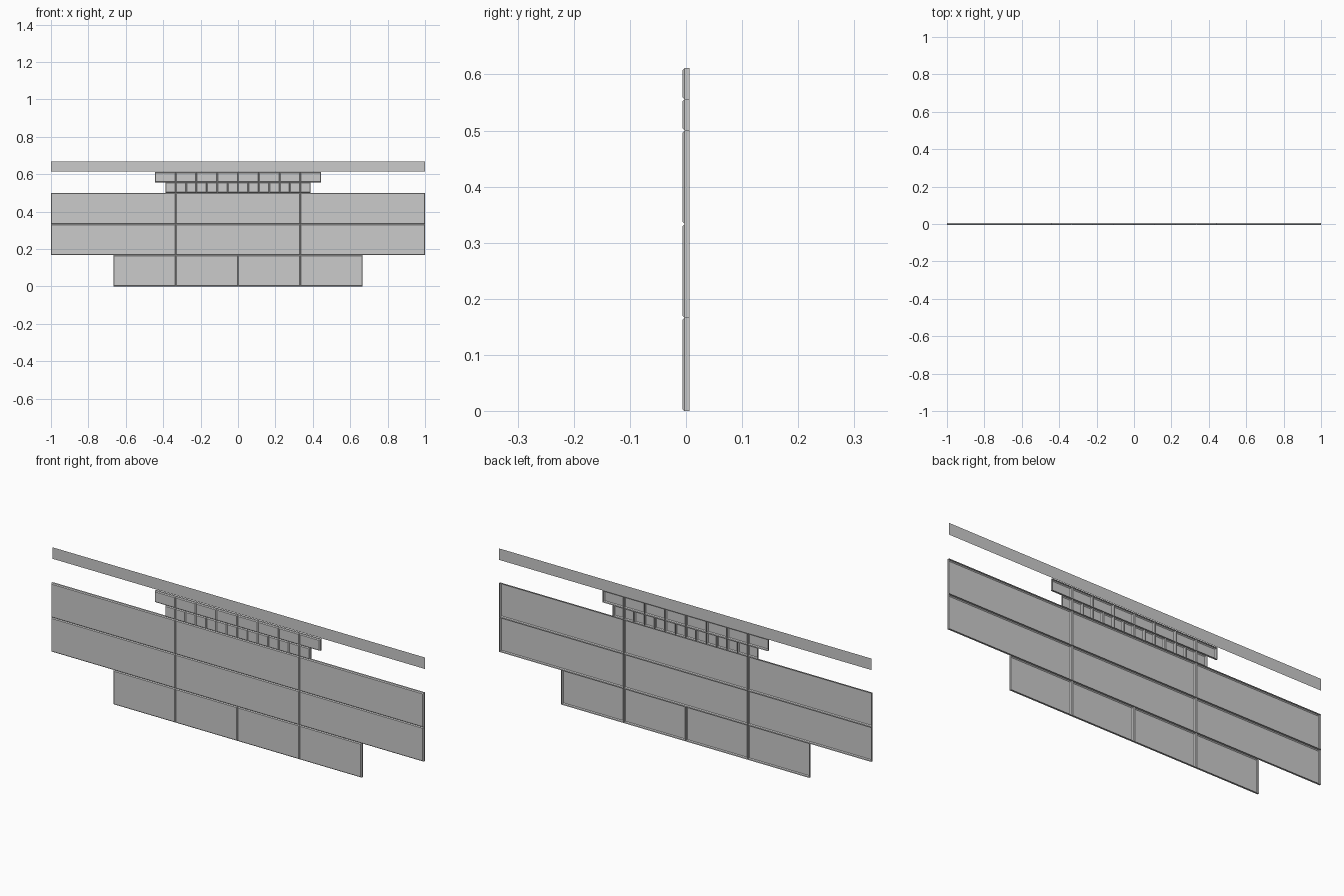
import bpy
import bmesh

if "Cube" in bpy.data.objects:
    bpy.data.objects.remove(bpy.data.objects["Cube"])

FRONT, BACK = -0.0065, 0.0065
BEVEL = 0.004


def make_object(name, bm):
    bmesh.ops.recalc_face_normals(bm, faces=bm.faces)
    mesh = bpy.data.meshes.new(name)
    bm.to_mesh(mesh)
    bm.free()
    obj = bpy.data.objects.new(name, mesh)
    bpy.context.collection.objects.link(obj)
    return obj


def ring(bm, x0, x1, z0, z1, y):
    return [bm.verts.new((x, y, z)) for x, z in ((x0, z0), (x1, z0), (x1, z1), (x0, z1))]


# Open-backed tile: side walls, chamfered rim, flat front face
def tile(bm, x0, x1, z0, z1):
    b = BEVEL
    back = ring(bm, x0, x1, z0, z1, BACK)
    rim = ring(bm, x0, x1, z0, z1, FRONT + b)
    face = ring(bm, x0 + b, x1 - b, z0 + b, z1 - b, FRONT)
    for outer, inner in ((back, rim), (rim, face)):
        for i in range(4):
            j = (i + 1) % 4
            bm.faces.new((outer[i], outer[j], inner[j], inner[i]))
    bm.faces.new(face)


# Centred row of equal tiles
def tile_row(name, count, width, z0, z1):
    bm = bmesh.new()
    left = -count * width / 2
    for i in range(count):
        tile(bm, left + i * width, left + (i + 1) * width, z0, z1)
    make_object(name, bm)


tile_row("base_panels", 4, 1 / 3, 0, 1 / 6)
tile_row("lower_long_panels", 3, 2 / 3, 1 / 6, 1 / 3)
tile_row("upper_long_panels", 3, 2 / 3, 1 / 3, 1 / 2)
tile_row("small_bricks", 14, 1 / 18, 1 / 2, 5 / 9)
tile_row("long_bricks", 8, 1 / 9, 5 / 9, 11 / 18)

# Flat trim strip on top, level with the back of the tiles
strip = bmesh.new()
strip.faces.new(ring(strip, -1, 1, 11 / 18 + 0.002, 2 / 3 + 0.002, BACK))
make_object("top_strip", strip)
